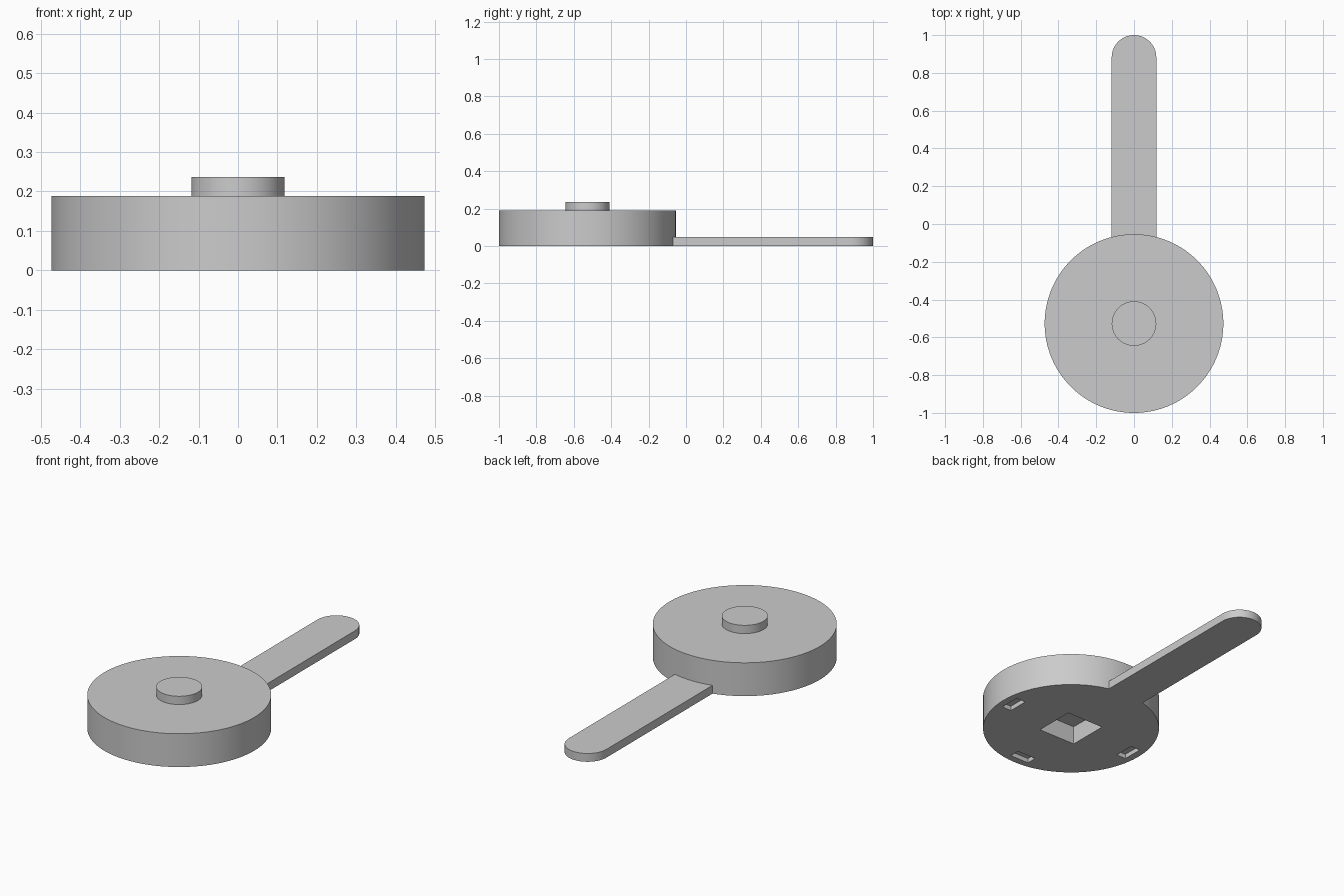
import bpy, bmesh, math

if "Cube" in bpy.data.objects:
    bpy.data.objects.remove(bpy.data.objects["Cube"])

DISC_Y = -0.527          # centre of the round body
R, H = 0.473, 0.189      # body radius and height
W = 0.118                # knob radius, arm half width, pocket half side

grey = bpy.data.materials.new("plain grey")
grey.diffuse_color = (0.6, 0.6, 0.6, 1)
grey.use_nodes = True
grey.node_tree.nodes["Principled BSDF"].inputs["Base Color"].default_value = grey.diffuse_color


def prism(name, points, z0, z1):
    """Extrude a counter-clockwise outline from z0 to z1."""
    bm = bmesh.new()
    low = [bm.verts.new((x, y, z0)) for x, y in points]
    high = [bm.verts.new((x, y, z1)) for x, y in points]
    bm.faces.new(low[::-1])
    bm.faces.new(high)
    n = len(points)
    for i in range(n):
        j = (i + 1) % n
        bm.faces.new((low[i], low[j], high[j], high[i]))
    mesh = bpy.data.meshes.new(name)
    bm.to_mesh(mesh)
    bm.free()
    mesh.materials.append(grey)
    obj = bpy.data.objects.new(name, mesh)
    bpy.context.collection.objects.link(obj)
    return obj


def arc(cx, cy, r, a0, a1, n):
    return [(cx + r * math.cos(a0 + (a1 - a0) * i / n),
             cy + r * math.sin(a0 + (a1 - a0) * i / n)) for i in range(n + 1)]


def box(name, cx, cy, hx, hy, z0, z1):
    return prism(name, [(cx - hx, cy - hy), (cx + hx, cy - hy),
                        (cx + hx, cy + hy), (cx - hx, cy + hy)], z0, z1)


def combine(target, tool, operation):
    """Apply a boolean and discard the tool."""
    mod = target.modifiers.new(operation, 'BOOLEAN')
    mod.operation, mod.solver, mod.object = operation, 'EXACT', tool
    bpy.context.view_layer.objects.active = target
    bpy.ops.object.modifier_apply(modifier=mod.name)
    bpy.data.objects.remove(tool)


def smooth(obj):
    bpy.ops.object.select_all(action='DESELECT')
    obj.select_set(True)
    bpy.context.view_layer.objects.active = obj
    bpy.ops.object.shade_smooth_by_angle(angle=math.radians(30))


# Round body with a flat arm ending in a half circle
body = prism("body_with_arm", arc(0, DISC_Y, R, 0, math.tau, 128)[:-1], 0, H)
arm = prism("arm", [(-W, -0.25), (W, -0.25)] + arc(0, 1 - W, W, 0, math.pi, 32), 0, 0.047)
combine(body, arm, 'UNION')

# Knob on top
knob = prism("knob", arc(0, DISC_Y, W, 0, math.tau, 64)[:-1], H - 0.03, 0.236)
combine(body, knob, 'UNION')

# Square pocket in the underside
combine(body, box("pocket", 0, DISC_Y, W, W, -0.1, 0.106), 'DIFFERENCE')

# Three shallow slots near the rim
for sx, sy in ((1, 0), (-1, 0), (0, -1)):
    hx, hy = (0.03, 0.06) if sx else (0.06, 0.03)
    slot = box("slot", sx * 0.402, DISC_Y + sy * 0.402, hx, hy, -0.1, 0.026)
    combine(body, slot, 'DIFFERENCE')

smooth(body)
